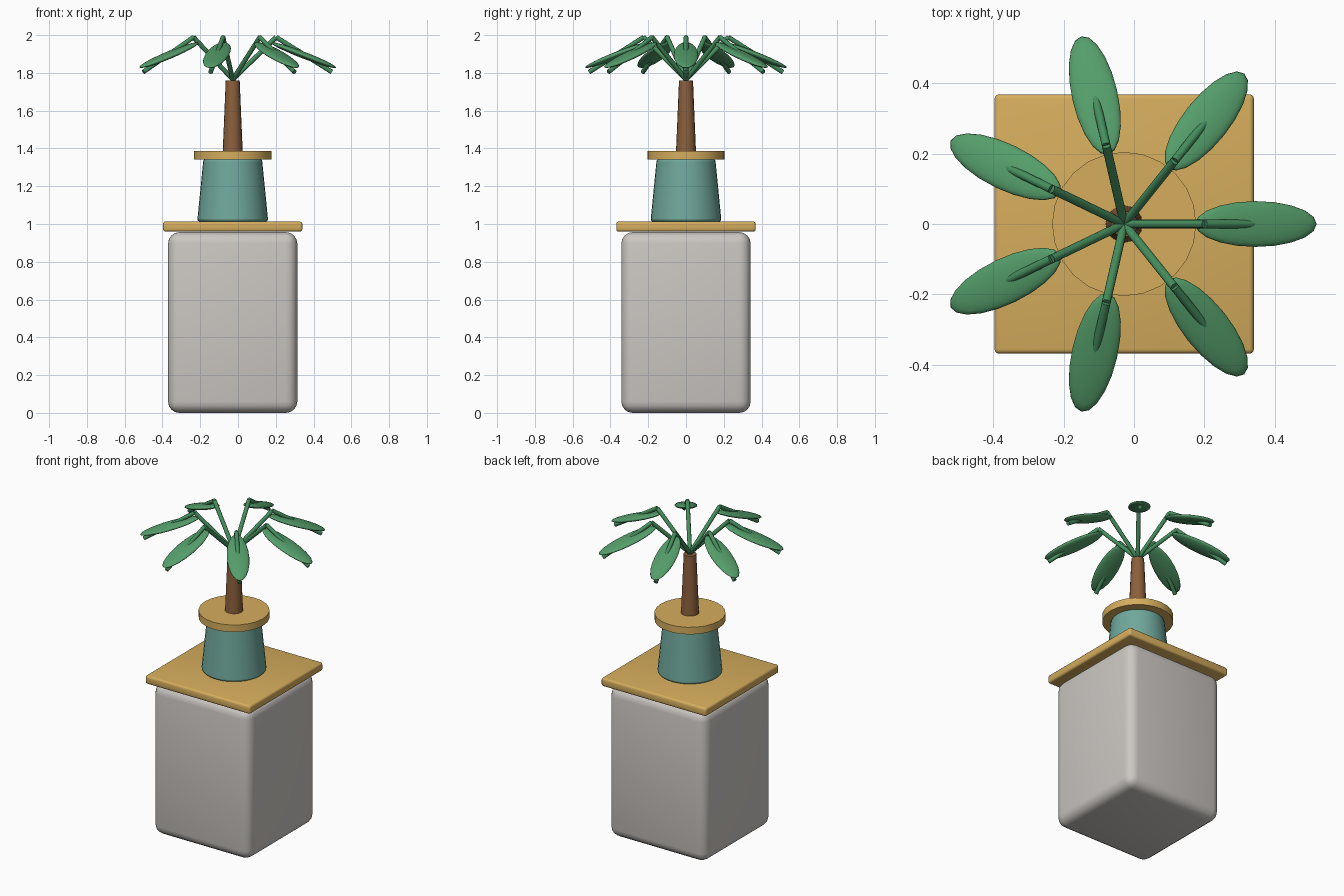
import bpy
import math
from mathutils import Vector, Matrix

if "Cube" in bpy.data.objects:
    bpy.data.objects.remove(bpy.data.objects["Cube"], do_unlink=True)

CX = -0.028   # shared vertical axis of pedestal, pot and plant
LEAVES = 7


def material(name, rgb):
    mat = bpy.data.materials.new(name)
    mat.use_nodes = True
    color = (*rgb, 1.0)
    mat.diffuse_color = color
    bsdf = mat.node_tree.nodes["Principled BSDF"]
    bsdf.inputs["Base Color"].default_value = color
    bsdf.inputs["Roughness"].default_value = 0.7
    return mat


stone = material("warm grey stone", (0.60, 0.57, 0.54))
gold = material("golden wood", (0.67, 0.42, 0.11))
teal = material("teal glaze", (0.16, 0.39, 0.33))
bark = material("brown bark", (0.26, 0.115, 0.045))
stem_green = material("stem green", (0.06, 0.27, 0.11))
leaf_green = material("leaf green", (0.09, 0.34, 0.145))


def finish(name, mat):
    obj = bpy.context.object
    obj.name = name
    obj.data.materials.append(mat)
    return obj


def bevel(obj, width, segments):
    mod = obj.modifiers.new("rounded edges", "BEVEL")
    mod.width = width
    mod.segments = segments
    mod.limit_method = "ANGLE"


def rounded_box(name, half, z0, z1, width, segments, mat):
    bpy.ops.mesh.primitive_cube_add(size=1, location=(CX, 0, (z0 + z1) / 2))
    obj = finish(name, mat)
    obj.data.transform(Matrix.Diagonal((2 * half, 2 * half, z1 - z0, 1)))
    bevel(obj, width, segments)
    bpy.ops.object.shade_smooth()
    return obj


def cone(name, r0, r1, z0, z1, sides, mat):
    bpy.ops.mesh.primitive_cone_add(vertices=sides, radius1=r0, radius2=r1,
                                    depth=z1 - z0, location=(CX, 0, (z0 + z1) / 2))
    obj = finish(name, mat)
    bpy.ops.object.shade_smooth_by_angle(angle=math.radians(40))
    return obj


def rod(name, start, end, radius, mat):
    axis = end - start
    bpy.ops.mesh.primitive_cylinder_add(vertices=12, radius=radius, depth=axis.length,
                                        location=(start + end) / 2,
                                        rotation=axis.to_track_quat("Z", "Y").to_euler())
    obj = finish(name, mat)
    bpy.ops.object.shade_smooth_by_angle(angle=math.radians(40))
    return obj


# Pedestal and its top slab
rounded_box("pedestal", 0.342, 0.0, 0.957, 0.06, 4, stone)
rounded_box("pedestal_slab", 0.369, 0.96, 1.013, 0.013, 3, gold)

# Pot, rim and trunk
pot = cone("pot", 0.188, 0.155, 1.013, 1.345, 32, teal)
bevel(pot, 0.014, 3)
cone("pot_rim", 0.205, 0.205, 1.342, 1.387, 24, gold)
cone("trunk", 0.053, 0.037, 1.38, 1.76, 16, bark)

# Crown: rising stem, drooping rib and flat oval blade, repeated around the trunk
for i in range(LEAVES):
    angle = i * math.tau / LEAVES
    turn = Matrix.Rotation(angle, 3, "Z")

    def place(r, z):
        return turn @ Vector((r, 0, z)) + Vector((CX, 0, 0))

    knee = place(0.23, 1.989)
    rod(f"stem_{i + 1}", place(0, 1.765), knee, 0.0125, stem_green)
    rod(f"leaf_rib_{i + 1}", knee, place(0.525, 1.805), 0.0125, stem_green)

    bpy.ops.mesh.primitive_uv_sphere_add(segments=20, ring_count=12, radius=1,
                                         location=place(0.375, 1.894),
                                         rotation=(0, math.radians(21), angle))
    blade = finish(f"leaf_blade_{i + 1}", leaf_green)
    blade.data.transform(Matrix.Diagonal((0.185, 0.065, 0.018, 1)))
    bpy.ops.object.shade_smooth()
